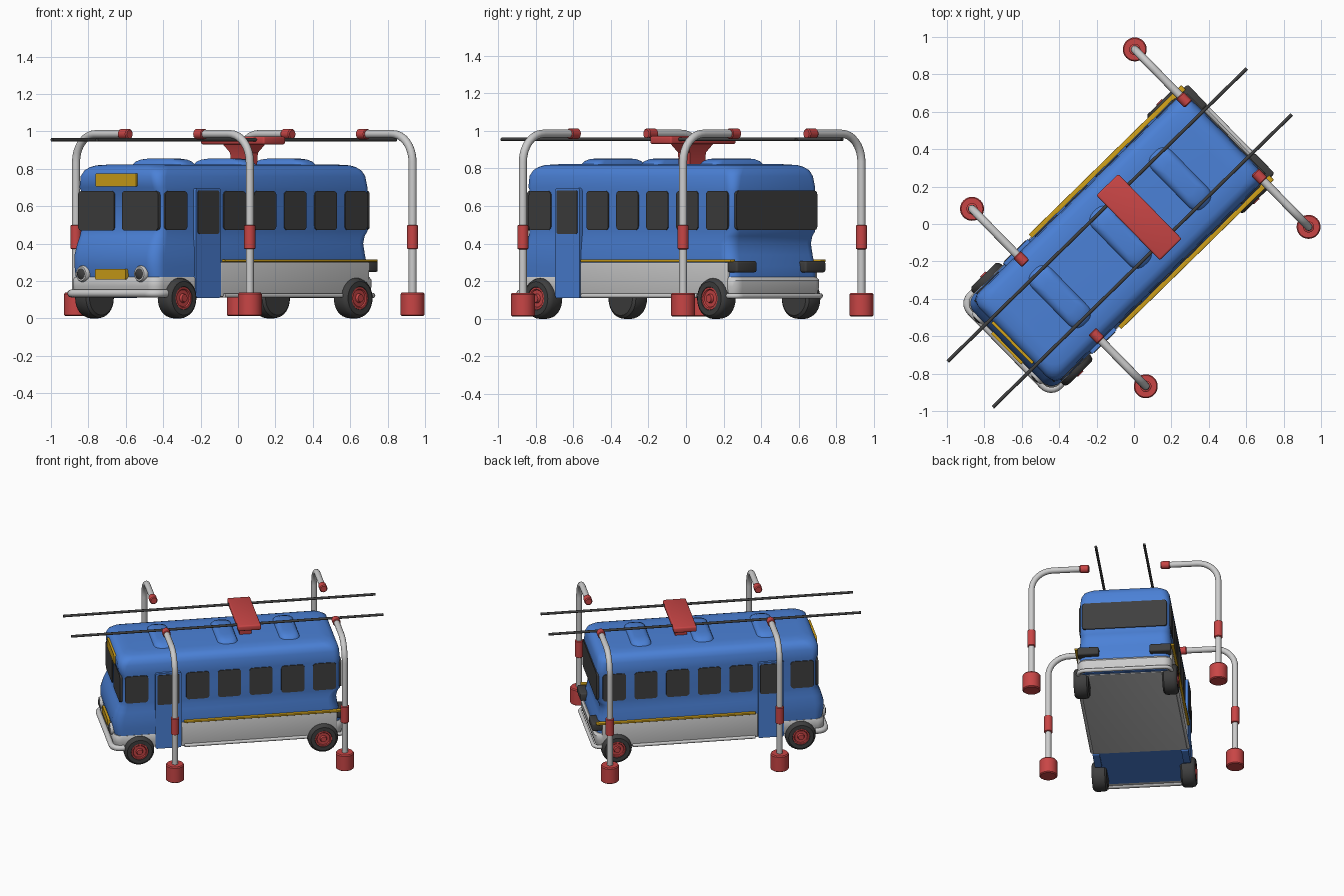
import bpy, bmesh
from math import sin, cos, pi, radians
from mathutils import Vector, Matrix

if "Cube" in bpy.data.objects:
    bpy.data.objects.remove(bpy.data.objects["Cube"])

TURN = radians(-45.6)  # the bus is parked diagonally


def mat(name, c):
    m = bpy.data.materials.new(name)
    m.diffuse_color = (*c, 1)
    m.use_nodes = True
    m.node_tree.nodes["Principled BSDF"].inputs["Base Color"].default_value = m.diffuse_color
    return m


BLUE = mat("blue", (0.07, 0.22, 0.68))
RED = mat("red", (0.58, 0.06, 0.06))
YELLOW = mat("yellow", (0.64, 0.36, 0.01))
DARK = mat("dark", (0.05, 0.05, 0.05))
GREY = None


def finish(name, bm, m):
    bmesh.ops.recalc_face_normals(bm, faces=bm.faces)
    me = bpy.data.meshes.new(name)
    bm.to_mesh(me)
    bm.free()
    o = bpy.data.objects.new(name, me)
    bpy.context.collection.objects.link(o)
    o.rotation_euler.z = TURN
    if m:
        me.materials.append(m)
    return o


def loft(name, rings, m):
    bm = bmesh.new()
    vs = [[bm.verts.new(p) for p in r] for r in rings]
    n = len(vs[0])
    for a, b in zip(vs, vs[1:]):
        for i in range(n):
            bm.faces.new((a[i], a[(i + 1) % n], b[(i + 1) % n], b[i]))
    bm.faces.new(vs[0])
    bm.faces.new(vs[-1])
    return finish(name, bm, m)


def round_rect(x0, x1, y0, y1, r, seg=5):
    pts = []
    for k, (cx, cy) in enumerate(((x1 - r, y1 - r), (x0 + r, y1 - r), (x0 + r, y0 + r), (x1 - r, y0 + r))):
        for i in range(seg + 1):
            a = pi / 2 * (k + i / seg)
            pts.append((cx + r * cos(a), cy + r * sin(a)))
    return pts


def sections(name, secs, m):
    """Stack of rounded rectangles: z, half width, front, back, corner radius."""
    loft(name, [[(x, y, z) for x, y in round_rect(-w, w, f, b, r)] for z, w, f, b, r in secs], m)


def panel(name, axis, d0, d1, a0, a1, z0, z1, r, m):
    """Rounded plate standing on a side (axis x) or an end (axis y)."""
    rings = []
    for d in (d0, d1):
        rings.append([(d, a, z) if axis == 'x' else (a, d, z) for a, z in round_rect(a0, a1, z0, z1, r)])
    loft(name, rings, m)


def box(name, x, y, z, m, bevel=0.0):
    bm = bmesh.new()
    bmesh.ops.create_cube(bm, size=1)
    for v in bm.verts:
        v.co = [(q[0] + q[1]) / 2 + c * (q[1] - q[0]) for q, c in zip((x, y, z), v.co)]
    if bevel:
        bmesh.ops.bevel(bm, geom=bm.edges[:], offset=bevel, segments=3, profile=0.5, affect='EDGES')
    return finish(name, bm, m)


def lathe(name, centre, axis, prof, m, n=32):
    """Turned part: profile of (distance along axis, radius)."""
    q = Vector(axis).to_track_quat('Z', 'Y')
    loft(name, [[Vector(centre) + q @ Vector((r * cos(2 * pi * i / n), r * sin(2 * pi * i / n), h))
                 for i in range(n)] for h, r in prof], m)


def tube(name, pts, r, m, n=12):
    pts = [Vector(p) for p in pts]
    rings = []
    side = (pts[1] - pts[0]).orthogonal().normalized()
    for i, p in enumerate(pts):
        t = (pts[min(i + 1, len(pts) - 1)] - pts[max(i - 1, 0)]).normalized()
        side = (side - t * side.dot(t)).normalized()
        up = t.cross(side)
        rings.append([p + r * (side * cos(2 * pi * k / n) + up * sin(2 * pi * k / n)) for k in range(n)])
    loft(name, rings, m)


# body shell
sections("body", [(.12, .322, -.90, .68, .06), (.22, .326, -.93, .69, .06), (.28, .33, -.942, .685, .07),
                  (.34, .33, -.942, .668, .07), (.40, .325, -.925, .66, .07), (.44, .32, -.905, .67, .06),
                  (.465, .32, -.892, .685, .05), (.685, .32, -.892, .685, .05), (.70, .32, -.902, .685, .05),
                  (.76, .314, -.905, .68, .06), (.79, .303, -.895, .67, .07), (.808, .285, -.878, .652, .08),
                  (.818, .26, -.855, .63, .08), (.823, .20, -.80, .57, .08)], BLUE)
# grey skirt
sections("skirt", [(.125, .328, -.935, .695, .06), (.17, .334, -.945, .708, .06), (.205, .334, -.945, .708, .06),
                   (.222, .328, -.935, .695, .06)], GREY)
box("side_skirt", (-.337, .337), (-.46, .655), (.115, .30), GREY, .006)

# windscreens, rear window, signs
for s in (-1, 1):
    a, b = sorted((s * .029, s * .305))
    panel("windscreen", 'y', -.88, -.898, a, b, .47, .68, .02, DARK)
panel("rear_window", 'y', .67, .692, -.30, .30, .472, .682, .02, DARK)
panel("roof_sign", 'y', -.88, -.915, -.155, .155, .705, .775, .008, YELLOW)
panel("front_plate", 'y', -.92, -.956, -.115, .115, .208, .265, .008, YELLOW)

# everything that repeats left and right
for s in (-1, 1):
    for y in (-.78, -.342, -.115, .112, .34, .567):
        panel("side_window", 'x', s * .30, s * .326, y - .083, y + .083, .472, .68, .022, DARK)
    panel("door", 'x', s * .29, s * .340, -.647, -.462, .11, .695, .012, BLUE)
    panel("door_window", 'x', s * .32, s * .344, -.635, -.476, .452, .683, .012, DARK)
    box("side_stripe", sorted((s * .32, s * .354)), (-.442, .70), (.302, .316), YELLOW, .003)
    tube("side_rail", [(s * .342, -.44, .122), (s * .342, .44, .122)], .012, GREY)
    # lamps
    lathe("headlight_rim", (s * .222, -.92, .238), (0, -1, 0),
          [(0, .044), (.028, .044), (.038, .038), (.038, .03), (.032, .03)], GREY)
    lathe("headlight_lens", (s * .222, -.94, .238), (0, -1, 0), [(0, .031), (.016, .031), (.024, .02), (.027, .005)], DARK)
    box("tail_light", sorted((s * .18, s * .333)), (.65, .727), (.247, .308), DARK, .012)
    # wheels
    for y in (-.765, .553):
        lathe("tyre", (s * .262, y, .108), (s, 0, 0),
              [(0, .06), (0, .09), (.012, .104), (.03, .108), (.08, .108), (.097, .102), (.106, .09),
               (.106, .062), (.095, .058)], DARK)
        lathe("hub", (s * .33, y, .108), (s, 0, 0),
              [(0, .06), (.036, .06), (.036, .05), (.03, .045), (.03, .025), (.044, .02), (.044, .005)], RED)


# bumpers wrapping round the corners
def bumper(name, w, y, tail, r, z, c):
    d = 1 if tail > y else -1
    half = [(w, tail, z)] + [(w - c + c * cos(a), y + d * (c - c * sin(a)), z)
                             for a in [pi / 2 * i / 6 for i in range(7)]]
    tube(name, half + [(-x, q, p) for x, q, p in reversed(half)], r, GREY)


bumper("front_bumper", .338, -.952, -.87, .021, .133, .06)
bumper("rear_bumper", .332, .712, .655, .014, .122, .05)

# roof humps
for y in (-.555, -.10, .345):
    rings = []
    for z, k in ((.80, 1.0), (.822, .97), (.838, .88), (.849, .72), (.854, .5)):
        rings.append([(x, q, z) for x, q in round_rect(-.205 * k, .205 * k, y - .075 * k, y + .075 * k, .06 * k)])
    loft("roof_hump", rings, BLUE)

# overhead wires and red collector
for s in (-1, 1):
    tube("overhead_wire", [(s * .172, -1.225, .955), (s * .172, 1.013, .955)], .0095, DARK)
box("collector_plate", (-.25, .235), (-.037, .127), (.93, .972), RED, .01)
loft("collector_stem", [[(x * w, .045 + y * l, z) for x, y in ((-1, -1), (1, -1), (1, 1), (-1, 1))]
                        for z, w, l in ((.80, .055, .042), (.885, .06, .045), (.935, .10, .065))], RED)

# four lamp-style posts with arms over the roof
for s in (-1, 1):
    for y in (-.562, .656):
        X, Z, R = .664, .985, .15
        path = [(s * X, y, .10)] + [(s * (X - R + R * cos(a)), y, Z - R + R * sin(a))
                                    for a in [pi / 2 * i / 8 for i in range(9)]] + [(s * .29, y, Z)]
        tube("post", path, .0215, GREY, 16)
        lathe("post_foot", (s * X, y, 0), (0, 0, 1),
              [(.012, .056), (.018, .064), (.13, .064), (.138, .058), (.138, .03)], RED)
        lathe("post_sleeve", (s * X, y, 0), (0, 0, 1),
              [(.37, .024), (.374, .03), (.496, .03), (.50, .024)], RED, 20)
        lathe("arm_cap", (s * .32, y, Z), (-s, 0, 0),
              [(0, .024), (.005, .028), (.06, .028), (.066, .022)], RED, 20)

# smooth shading with sharp edges kept
for o in bpy.context.collection.objects:
    o.select_set(True)
    bpy.context.view_layer.objects.active = o
bpy.ops.object.shade_smooth_by_angle(angle=radians(35))
